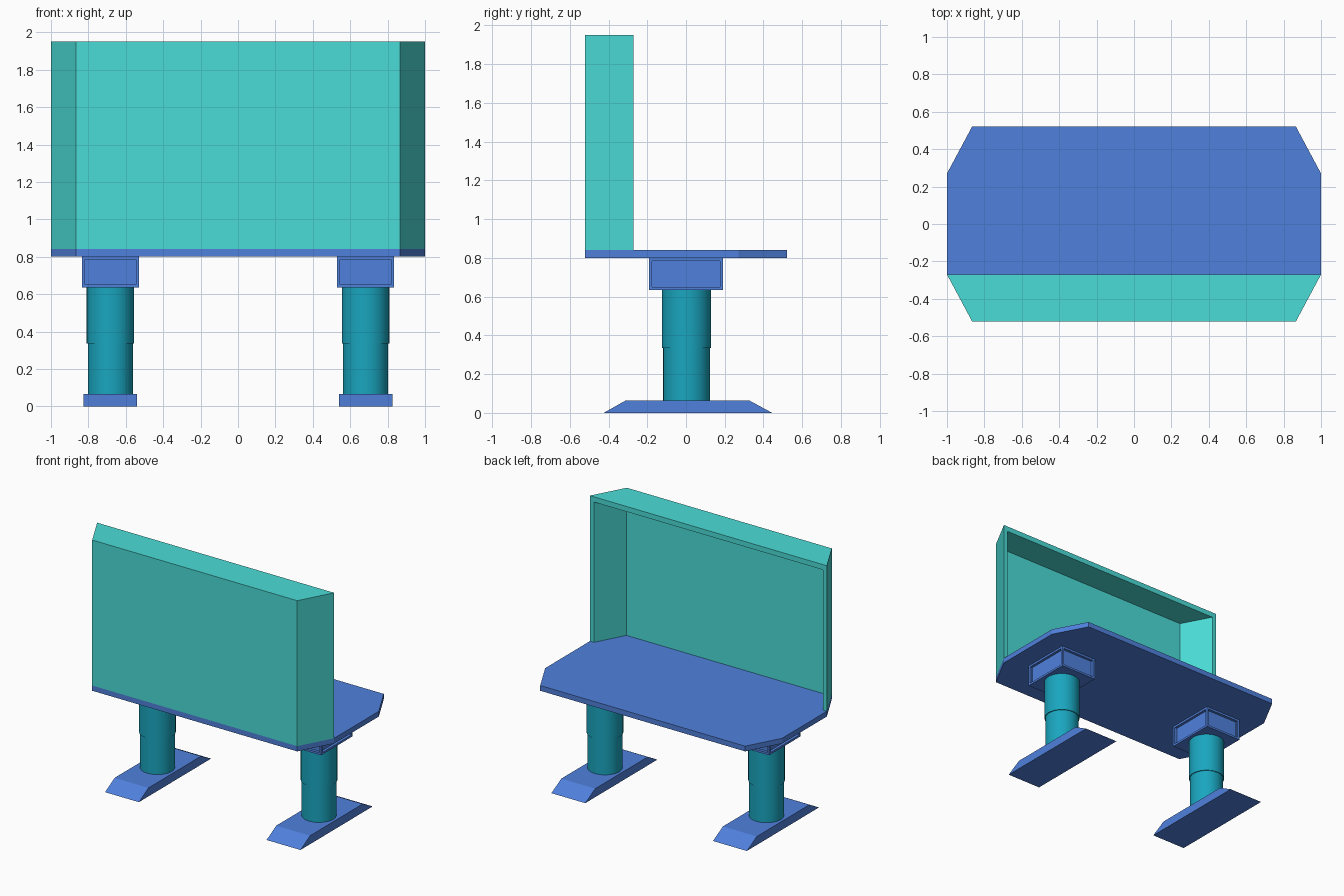
import bpy, bmesh, math
from mathutils import Vector

if "Cube" in bpy.data.objects:
    bpy.data.objects.remove(bpy.data.objects["Cube"])


def material(name, rgb):
    m = bpy.data.materials.new(name)
    m.diffuse_color = (*rgb, 1)
    m.use_nodes = True
    m.node_tree.nodes["Principled BSDF"].inputs["Base Color"].default_value = m.diffuse_color
    return m


BLUE = material("blue", (0.08, 0.22, 0.72))
TURQUOISE = material("turquoise", (0.07, 0.72, 0.68))
TEAL = material("teal", (0.01, 0.38, 0.52))


def finish(bm, name, mat):
    bmesh.ops.recalc_face_normals(bm, faces=bm.faces)
    mesh = bpy.data.meshes.new(name)
    bm.to_mesh(mesh)
    bm.free()
    mesh.materials.append(mat)
    ob = bpy.data.objects.new(name, mesh)
    bpy.context.collection.objects.link(ob)
    return ob


def prism(name, outline, direction, mat):
    """Extrude a closed outline of 3D points along a direction."""
    bm = bmesh.new()
    face = bm.faces.new([bm.verts.new(p) for p in outline])
    ext = bmesh.ops.extrude_face_region(bm, geom=[face], use_keep_orig=True)
    moved = [g for g in ext["geom"] if isinstance(g, bmesh.types.BMVert)]
    bmesh.ops.translate(bm, verts=moved, vec=Vector(direction))
    return finish(bm, name, mat)


# Table top: rectangle with four cut corners
half = [(1, -0.27), (1, 0.27), (0.865, 0.522), (-0.865, 0.522),
        (-1, 0.27), (-1, -0.27), (-0.865, -0.522), (0.865, -0.522)]
prism("table_top", [(x, y, 0.80) for x, y in half], (0, 0, 0.04), BLUE)

# Privacy screen: bent panel with a roof, open at the back
outer = [(-1, -0.27), (-0.865, -0.522), (0.865, -0.522), (1, -0.27)]
inner = [(0.966, -0.27), (0.847, -0.492), (-0.847, -0.492), (-0.966, -0.27)]
Z0, Z_IN, Z1 = 0.84, 1.91, 1.95
bm = bmesh.new()
o0, o1 = ([bm.verts.new((x, y, z)) for x, y in outer] for z in (Z0, Z1))
i0, i1 = ([bm.verts.new((x, y, z)) for x, y in inner[::-1]] for z in (Z0, Z_IN))
for k in range(3):
    for lo, hi in ((o0, o1), (i0, i1)):
        bm.faces.new((lo[k], lo[k + 1], hi[k + 1], hi[k]))
    bm.faces.new((o0[k], o0[k + 1], i0[k + 1], i0[k]))
bm.faces.new(o1)
bm.faces.new(i1)
for k in (0, 3):
    bm.faces.new((o0[k], o1[k], i1[k], i0[k]))
bm.faces.new((o1[0], o1[3], i1[3], i1[0]))
finish(bm, "screen", TURQUOISE)


def bracket(name, x):
    """Box with a recessed panel on each of its four sides."""
    bm = bmesh.new()
    bmesh.ops.create_cube(bm, size=1)
    bmesh.ops.scale(bm, vec=(0.305, 0.38, 0.165), verts=bm.verts)
    bmesh.ops.translate(bm, vec=(x, 0, 0.7175), verts=bm.verts)
    bm.normal_update()
    sides = [f for f in bm.faces if abs(f.normal.z) < 0.5]
    for f in sides:
        n = f.normal.copy()
        bmesh.ops.inset_individual(bm, faces=[f], thickness=0.022)
        # push the panel inward
        bmesh.ops.translate(bm, vec=-0.02 * n, verts=bm.verts[:] and
                            bmesh.ops.extrude_discrete_faces(bm, faces=[f])["faces"][0].verts[:])
    return finish(bm, name, BLUE)


def tube(name, x, radius, z0, z1):
    bpy.ops.mesh.primitive_cylinder_add(vertices=32, radius=radius, depth=z1 - z0,
                                        location=(x, 0.003, (z0 + z1) / 2))
    ob = bpy.context.object
    ob.name = name
    ob.data.materials.append(TEAL)
    bpy.ops.object.shade_smooth_by_angle(angle=math.radians(40))


# Legs: bracket, telescoping column and bevelled foot on each side
for side, s in (("left", -1), ("right", 1)):
    x = s * 0.682
    bracket(side + "_bracket", x)
    tube(side + "_upper_column", x, 0.127, 0.335, 0.637)
    tube(side + "_lower_column", x, 0.121, 0.06, 0.337)
    foot = [(-0.425, 0), (0.445, 0), (0.325, 0.065), (-0.31, 0.065)]
    prism(side + "_foot", [(x - 0.143, y, z) for y, z in foot], (0.286, 0, 0), BLUE)
